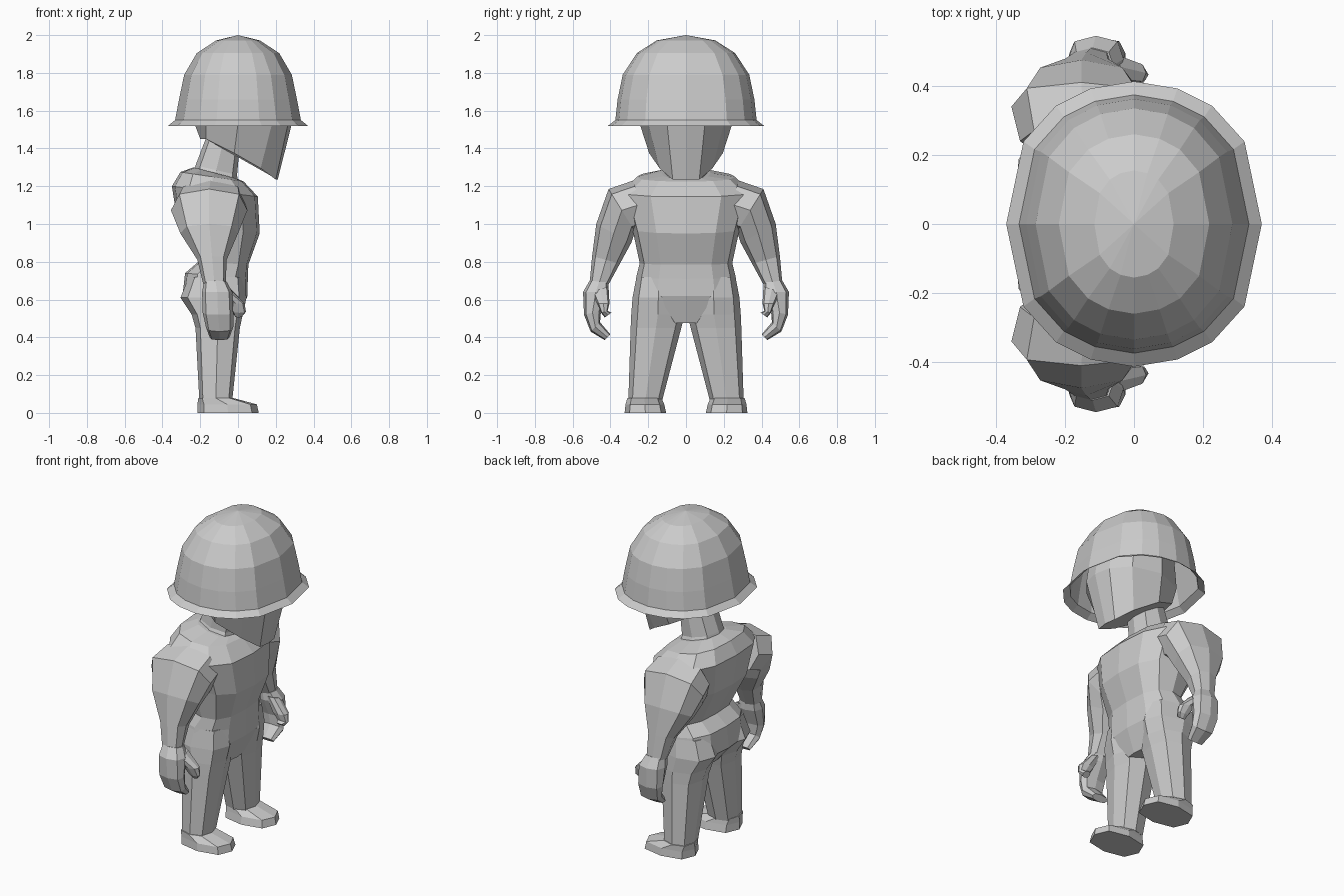
import bpy, bmesh
from mathutils import Vector as V

if "Cube" in bpy.data.objects:
    bpy.data.objects.remove(bpy.data.objects["Cube"])

# Quarter outlines on the unit square; mirrored into full cross-sections
OCT = [(1, 0), (.78, .76), (0, 1)]
TWELVE = [(1, 0), (.93, .55), (.6, .9), (0, 1)]
SIXTEEN = [(1, 0), (.865, .578), (.61, .83), (.34, .95), (0, 1)]


def ring(c, u, v, q):
    half = q + [(-a, b) for a, b in q[-2::-1]]
    full = half + [(a, -b) for a, b in half[-2:0:-1]]
    return [V(c) + V(u) * a + V(v) * b for a, b in full]


def lean(back, front, hy, q=TWELVE, y=0):
    """Ring spanning back (x, z) to front (x, z), with half width hy around y."""
    b, f = V((back[0], y, back[1])), V((front[0], y, front[1]))
    return ring((b + f) / 2, (f - b) / 2, (0, hy, 0), q)


def flat(z, x0, x1, y0, y1, q=OCT):
    return lean((x0, z), (x1, z), (y1 - y0) / 2, q, (y0 + y1) / 2)


def limb(inner, outer, x0, x1):
    """Ring spanning inner (y, z) to outer (y, z) and x0 to x1."""
    xm = (x0 + x1) / 2
    i, o = V((xm, *inner)), V((xm, *outer))
    return ring((i + o) / 2, ((x1 - x0) / 2, 0, 0), (o - i) / 2, OCT)


def loft(name, rings, caps=True, mirror=False):
    bm = bmesh.new()
    rows = [[bm.verts.new(p) for p in r] for r in rings]
    n = len(rows[0])
    for a, b in zip(rows, rows[1:]):
        for i in range(n):
            j = (i + 1) % n
            bm.faces.new((a[i], a[j], b[j], b[i]))
    if caps:
        bm.faces.new(rows[0][::-1])
        bm.faces.new(rows[-1])
    bmesh.ops.remove_doubles(bm, verts=bm.verts, dist=1e-4)
    bmesh.ops.recalc_face_normals(bm, faces=bm.faces)
    me = bpy.data.meshes.new(name)
    bm.to_mesh(me)
    bm.free()
    ob = bpy.data.objects.new(name, me)
    bpy.context.collection.objects.link(ob)
    if mirror:
        m = ob.modifiers.new("Mirror", 'MIRROR')
        m.use_axis = (False, True, False)
        m.use_mirror_merge = False
    return ob


# Helmet: open shell with a flared brim
loft("helmet", [ring((0, 0, z), (rx, 0, 0), (0, ry, 0), SIXTEEN) for rx, ry, z in [
    (.37, .413, 1.52), (.333, .374, 1.55), (.312, .362, 1.66), (.285, .335, 1.79),
    (.218, .26, 1.905), (.115, .155, 1.972), (0, 0, 2)]], caps=False)


# Head: slanted jaw rising into the helmet
def sym(half):
    return [V(p) for p in half] + [V((x, -y, z)) for x, y, z in half[-2:0:-1]]


jaw = [(.21, 0, 1.235), (.2, .07, 1.235), (.12, .14, 1.295), (-.02, .195, 1.375),
       (-.17, .13, 1.45), (-.2, 0, 1.45)]
brow = [(.285, 0), (.265, .1), (.18, .2), (0, .245), (-.17, .17), (-.23, 0)]
loft("head", [sym(jaw), sym([(x, y, 1.53) for x, y in brow]),
              sym([(x * .9, y, 1.7) for x, y in brow]),
              sym([(x * .6, y * .6, 1.84) for x, y in brow])])

# Neck
loft("neck", [lean((-.24, 1.25), (0, 1.22), .13, OCT),
              lean((-.225, 1.31), (-.005, 1.26), .105, OCT),
              lean((-.16, 1.48), (.01, 1.42), .1, OCT)])

# Torso: leaning chest, narrow waist and pelvis
loft("torso", [
    lean((-.235, 1.3), (-.005, 1.24), .13),
    lean((-.305, 1.275), (.03, 1.225), .26),
    lean((-.35, 1.2), (.105, 1.145), .34),
    lean((-.32, 1.01), (.115, .95), .285),
    lean((-.21, .8), (.055, .785), .245),
    lean((-.28, .74), (.052, .71), .262),
    lean((-.295, .61), (.05, .62), .278),
    lean((-.2, .5), (0, .475), .1)])

# Legs
loft("legs", [flat(.72, -.26, .03, .03, .262), flat(.61, -.305, .045, .01, .283),
              flat(.52, -.245, .025, .008, .29), flat(.45, -.225, .01, .025, .293),
              flat(.07, -.205, -.03, .125, .305)], mirror=True)

# Feet
loft("feet", [flat(0, -.215, .11, .105, .325), flat(.045, -.215, .1, .115, .32),
              flat(.08, -.21, -.03, .13, .31)], mirror=True)

# Arms
loft("arms", [limb((.2, .98), (.28, 1.23), -.33, .04),
              limb((.27, .96), (.41, 1.185), -.355, .05),
              limb((.29, .9), (.475, 1.0), -.305, 0),
              limb((.35, .79), (.497, .83), -.215, -.06),
              limb((.41, .68), (.51, .69), -.185, -.065)], mirror=True)

# Hands: curled fingers
loft("hands", [limb((.41, .69), (.51, .7), -.18, -.06),
               limb((.41, .64), (.545, .64), -.19, -.03),
               limb((.45, .54), (.54, .52), -.187, -.025),
               limb((.455, .48), (.505, .43), -.17, -.025),
               limb((.4, .415), (.43, .385), -.15, -.045)], mirror=True)

# Thumbs
loft("thumbs", [limb((.41, .67), (.5, .64), -.11, -.04),
                limb((.405, .58), (.47, .58), -.06, .035),
                limb((.415, .54), (.45, .53), -.03, .042),
                limb((.395, .53), (.43, .505), -.02, .025)], mirror=True)
